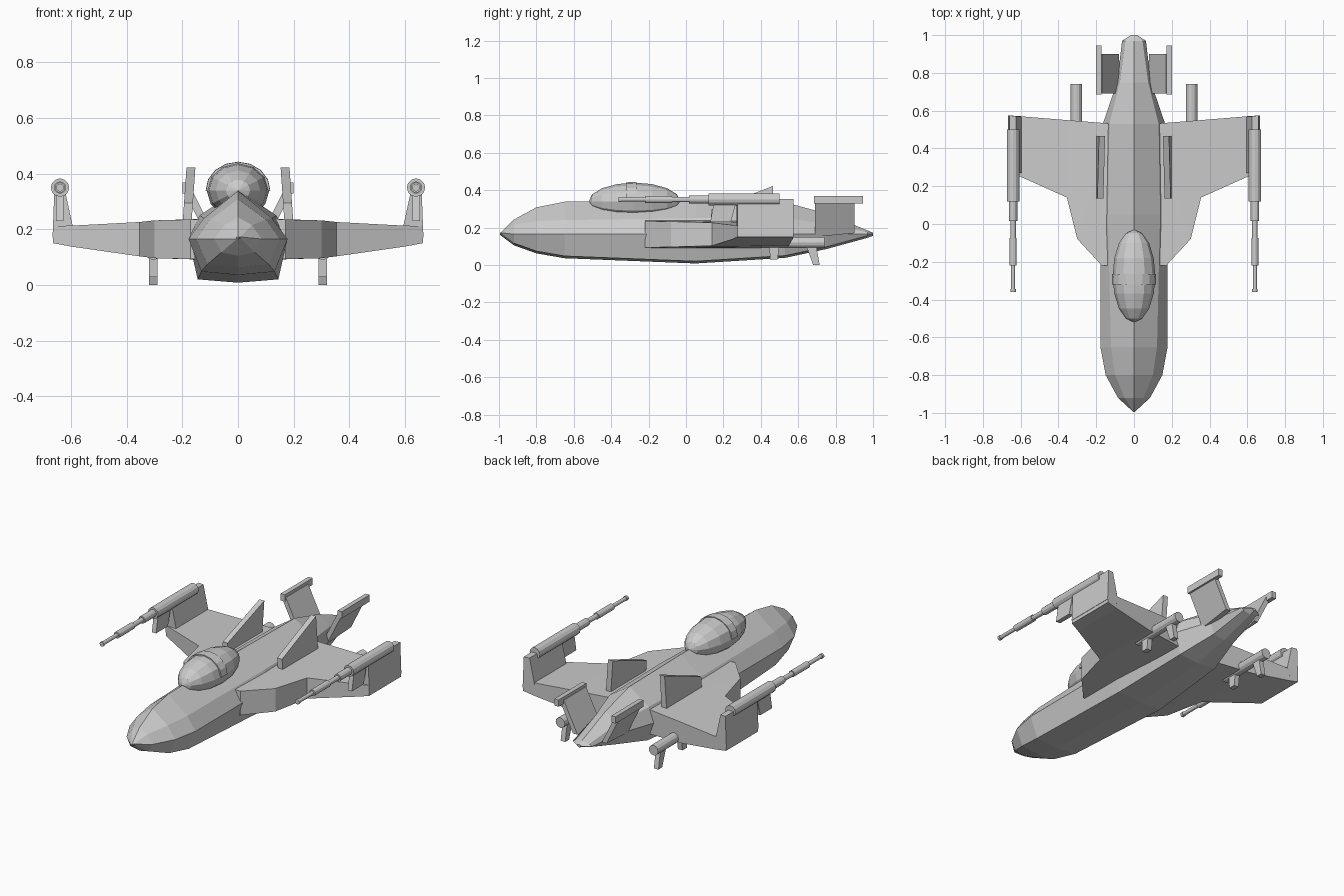
import bpy, bmesh, math
from mathutils import Vector

if "Cube" in bpy.data.objects:
    bpy.data.objects.remove(bpy.data.objects["Cube"])


def make(name, verts, faces):
    bm = bmesh.new()
    vs = [bm.verts.new(v) for v in verts]
    for f in faces:
        bm.faces.new([vs[i] for i in f])
    bmesh.ops.recalc_face_normals(bm, faces=bm.faces)
    me = bpy.data.meshes.new(name)
    bm.to_mesh(me)
    bm.free()
    ob = bpy.data.objects.new(name, me)
    bpy.context.collection.objects.link(ob)
    return ob


def loft(name, rings):
    """Skin equal-sized closed rings and cap both ends."""
    n = len(rings[0])
    verts = [v for r in rings for v in r]
    faces = [(k * n + i, k * n + (i + 1) % n, (k + 1) * n + (i + 1) % n, (k + 1) * n + i)
             for k in range(len(rings) - 1) for i in range(n)]
    faces += [tuple(range(n)), tuple(range((len(rings) - 1) * n, len(rings) * n))]
    return make(name, verts, faces)


def mirror(ob):
    m = ob.modifiers.new("mirror", 'MIRROR')
    m.use_axis = (True, False, False)
    m.use_mirror_merge = False
    return ob


def slab(name, profile, x_at, width):
    """Plate with a (y, z) profile; x_at(z) gives its inner face."""
    return mirror(loft(name, [[(x_at(z) + d, y, z) for y, z in profile] for d in (0, width)]))


def barrel(name, x, z, steps, n=12):
    """Stepped tube along y from (y, radius) pairs."""
    rings = [[(x + r * math.cos(2 * math.pi * i / n), y, z + r * math.sin(2 * math.pi * i / n))
              for i in range(n)] for y, r in steps]
    return mirror(loft(name, rings))


# Eight-sided hull: y, top z, chine x, chine z, side x, low x, bottom z
sections = [
    (-0.995, 0.168, 0.003, 0.167, 0.004, 0.003, 0.161),
    (-0.92, 0.243, 0.05, 0.215, 0.085, 0.06, 0.105),
    (-0.80, 0.308, 0.10, 0.235, 0.15, 0.11, 0.062),
    (-0.65, 0.338, 0.122, 0.24, 0.178, 0.132, 0.036),
    (0.05, 0.342, 0.138, 0.25, 0.178, 0.145, 0.008),
    (0.53, 0.335, 0.13, 0.25, 0.165, 0.12, 0.038),
    (0.75, 0.275, 0.075, 0.22, 0.09, 0.07, 0.085),
    (0.97, 0.185, 0.045, 0.175, 0.063, 0.045, 0.145),
    (1.0, 0.172, 0.012, 0.17, 0.016, 0.012, 0.155),
]
rings = []
for y, t, cx, cz, sx, lx, b in sections:
    half = [(cx, cz), (sx, 0.165), (lx, b + 0.012)]
    pts = [(0, t)] + half + [(0, b)] + [(-x, z) for x, z in reversed(half)]
    if y < -0.99 or y > 0.99:
        pts = [(x, max(z, b)) for x, z in pts]
    rings.append([(x, y, z) for x, z in pts])
loft("hull", rings)

# Canopy bubble and its raised frame band
bpy.ops.mesh.primitive_uv_sphere_add(segments=12, ring_count=8, location=(0, -0.275, 0.34),
                                     rotation=(math.pi / 2, 0, 0))
canopy = bpy.context.object
canopy.name = "canopy"
canopy.scale = (0.113, 0.1, 0.245)
arch = lambda y, s: [(0.113 * s * math.cos(math.pi * i / 8), y, 0.34 + 0.1 * s * math.sin(math.pi * i / 8))
                     for i in range(9)]
loft("canopy_frame", [arch(-0.32, 1.02), arch(-0.265, 1.03)])

# Wing: plan outlines at upper and lower surface
plan = [(0.10, -0.22), (0.17, -0.22), (0.30, -0.08), (0.355, 0.14),
        (0.60, 0.25), (0.665, 0.275), (0.665, 0.575), (0.60, 0.57), (0.355, 0.55), (0.10, 0.53)]
top_z = [0.238, 0.235, 0.232, 0.226, 0.213, 0.212, 0.212, 0.213, 0.226, 0.238]
low_z = [0.09, 0.093, 0.096, 0.103, 0.138, 0.15, 0.15, 0.138, 0.103, 0.09]
nf = len(plan)
verts = [(x, y, z) for (x, y), z in zip(plan, top_z)] + [(x, y, z) for (x, y), z in zip(plan, low_z)]
strips = [(0, 1, 2, 9), (2, 3, 8, 9), (3, 4, 7, 8), (4, 5, 6, 7)]
faces = strips + [tuple(i + nf for i in s) for s in strips]
faces += [(i, (i + 1) % nf, (i + 1) % nf + nf, i + nf) for i in range(nf)]
mirror(make("wing", verts, faces))

# Upturned wing tips, thinner at the top
tip = [[(x, y, z) for x, y in ((xi, 0.27), (xo, 0.275), (xo, 0.575), (xi, 0.57))]
       for z, xi, xo in ((0.17, 0.592, 0.667), (0.215, 0.595, 0.665), (0.352, 0.625, 0.66))]
mirror(loft("wing_tip", tip))

# Wing tip guns and their hanging mounts
barrel("tip_gun", 0.64, 0.35, [(0.50, 0.033), (0.12, 0.033), (0.12, 0.022), (0.015, 0.022),
                               (0.015, 0.014), (-0.075, 0.014), (-0.075, 0.019), (-0.22, 0.019),
                               (-0.22, 0.011), (-0.345, 0.011), (-0.345, 0.014), (-0.36, 0.014)])
slab("tip_gun_mount", [(0.13, 0.23), (0.15, 0.34), (0.27, 0.34), (0.24, 0.23)], lambda z: 0.627, 0.028)

# Dorsal fins leaning inward
slab("dorsal_fin", [(0.135, 0.21), (0.135, 0.295), (0.465, 0.422), (0.465, 0.21)],
     lambda z: 0.168 - 0.07 * (z - 0.21), 0.032)

# Tail fins leaning outward, with top bars
slab("tail_fin", [(0.69, 0.15), (0.69, 0.35), (0.90, 0.35), (0.90, 0.17)],
     lambda z: 0.07 + 0.5 * (z - 0.15), 0.03)
slab("tail_fin_bar", [(0.685, 0.328), (0.685, 0.368), (0.945, 0.368), (0.945, 0.328)],
     lambda z: 0.173, 0.027)

# Under-wing pods and their struts
barrel("under_pod", 0.305, 0.12, [(0.40, 0.03), (0.74, 0.03)])
slab("pod_front_strut", [(0.445, 0.11), (0.45, 0.028), (0.49, 0.028), (0.50, 0.11)], lambda z: 0.29, 0.03)
slab("pod_rear_strut", [(0.64, 0.11), (0.68, 0.0), (0.715, 0.0), (0.695, 0.11)], lambda z: 0.29, 0.03)
